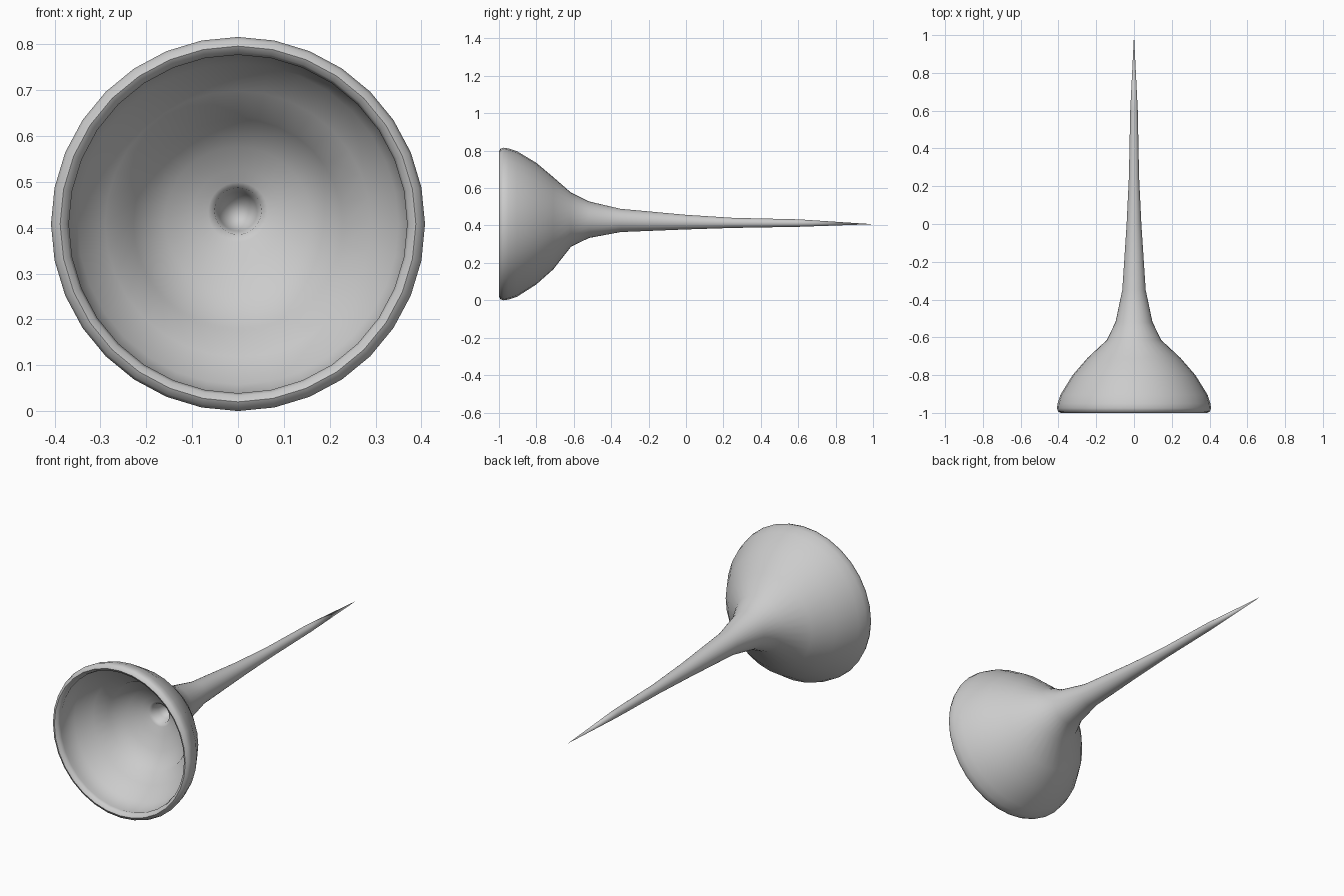
import bpy, bmesh, math

cube = bpy.data.objects.get("Cube")
if cube:
    bpy.data.objects.remove(cube, do_unlink=True)

SIDES = 32
AXIS = 0.408

grey = bpy.data.materials.new("light_grey")
grey.use_nodes = True
colour = (0.6, 0.6, 0.6, 1)
grey.diffuse_color = colour
grey.node_tree.nodes["Principled BSDF"].inputs["Base Color"].default_value = colour

# Profile points: radius, position along y, rise of the ring above the axis
spike = [(0.02, 0.6, 0.005), (0.027, 0.25, 0.006), (0.039, 0, 0.01),
         (0.062, -0.35, 0.019), (0.098, -0.52, 0.023), (0.145, -0.615, 0.023)]
bell = [(0.247, -0.71, 0.004), (0.325, -0.8, 0.002), (0.39, -0.905, 0),
        (0.404, -0.95, 0), (0.408, -0.975, 0)]
lip = [(0.402, -0.992, 0), (0.388, -1, 0), (0.375, -0.992, 0), (0.369, -0.975, 0)]
bowl = [(0.377, -0.945, 0), (0.35, -0.885, 0), (0.29, -0.81, 0), (0.235, -0.77, 0.001),
        (0.228, -0.752, 0.001), (0.16, -0.705, 0.008), (0.1, -0.673, 0.018),
        (0.065, -0.662, 0.026)]
throat = [(0.051, -0.655, 0.028), (0.042, -0.61, 0.027), (0.024, -0.58, 0.024)]


def revolve(name, profile, start, end):
    """Skin the profile around y, closed by a point at each end."""
    bm = bmesh.new()
    rings = []
    for r, y, rise in profile:
        ring = []
        for i in range(SIDES):
            a = math.tau * i / SIDES
            ring.append(bm.verts.new((r * math.sin(a), y, AXIS + rise + r * math.cos(a))))
        rings.append(ring)
    first = bm.verts.new((0, start[0], AXIS + start[1]))
    last = bm.verts.new((0, end[0], AXIS + end[1]))
    for i in range(SIDES):
        j = (i + 1) % SIDES
        bm.faces.new((first, rings[0][i], rings[0][j]))
        bm.faces.new((last, rings[-1][j], rings[-1][i]))
        for a, b in zip(rings, rings[1:]):
            bm.faces.new((a[i], b[i], b[j], a[j]))
    bmesh.ops.recalc_face_normals(bm, faces=bm.faces)
    mesh = bpy.data.meshes.new(name)
    bm.to_mesh(mesh)
    bm.free()
    mesh.materials.append(grey)
    obj = bpy.data.objects.new(name, mesh)
    bpy.context.collection.objects.link(obj)
    return obj


# One hollow bell drawn out into a long spike
horn = revolve("flared_horn", spike + bell + lip + bowl + throat, (1, -0.001), (-0.57, 0.023))
bpy.ops.object.select_all(action="DESELECT")
horn.select_set(True)
bpy.context.view_layer.objects.active = horn
bpy.ops.object.shade_smooth_by_angle(angle=math.radians(60))
